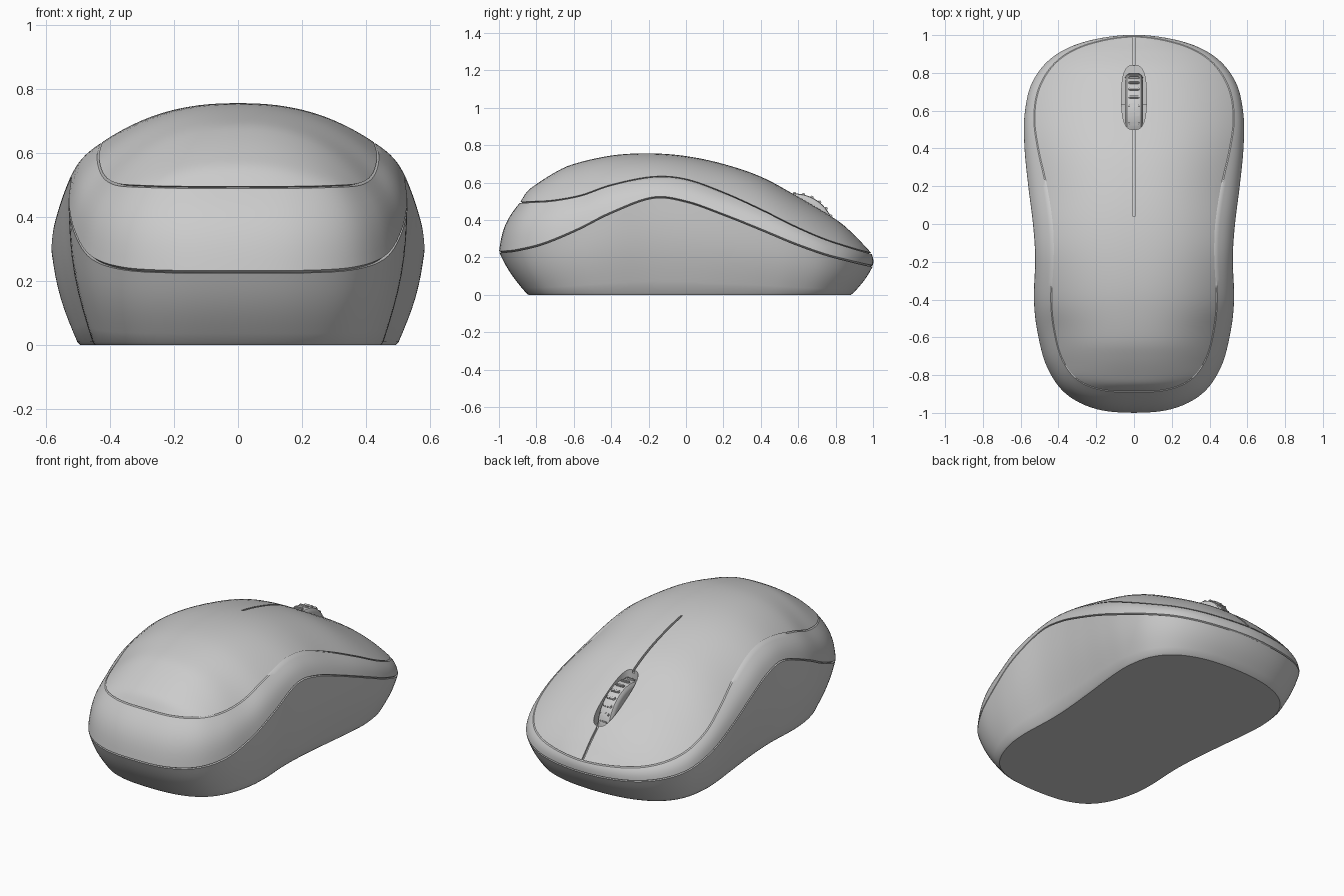
import bpy, bmesh
from math import sin, cos, pi, copysign
from mathutils import Vector, Matrix

if "Cube" in bpy.data.objects:
    bpy.data.objects.remove(bpy.data.objects["Cube"])

N = 6  # samples per control span


def spline(pts, n=N):
    """Catmull-Rom through pts; ends are mirrored across x = 0."""
    p = [Vector(q) for q in pts]
    flip = lambda v: Vector((-v.x, v.y, v.z))
    p = [flip(p[1])] + p + [flip(p[-2])]
    out = []
    for i in range(1, len(p) - 2):
        a, b, c, d = p[i - 1:i + 3]
        for k in range(n):
            t = k / n
            out.append(0.5 * (2 * b + (c - a) * t + (2 * a - 5 * b + 4 * c - d) * t * t
                              + (3 * b - a - 3 * c + d) * t ** 3))
    return out + [p[-2].copy()]


def full(half):
    """Close a half outline by mirroring it."""
    return half + [Vector((-v.x, v.y, v.z)) for v in half[-2:0:-1]]


def loft(name, loops, cap_start=False, cap_end=False):
    bm = bmesh.new()
    rows = [[bm.verts.new(v) for v in lp] for lp in loops]
    n = len(rows[0])
    for a, b in zip(rows, rows[1:]):
        for j in range(n):
            bm.faces.new((a[j], a[(j + 1) % n], b[(j + 1) % n], b[j]))
    if cap_start:
        bm.faces.new(rows[0])
    if cap_end:
        bm.faces.new(rows[-1])
    bmesh.ops.remove_doubles(bm, verts=bm.verts, dist=1e-5)
    bmesh.ops.recalc_face_normals(bm, faces=bm.faces)
    return to_object(name, bm)


def to_object(name, bm):
    me = bpy.data.meshes.new(name)
    bm.to_mesh(me)
    bm.free()
    ob = bpy.data.objects.new(name, me)
    bpy.context.collection.objects.link(ob)
    return ob


def activate(ob):
    bpy.ops.object.select_all(action='DESELECT')
    ob.select_set(True)
    bpy.context.view_layer.objects.active = ob


def smooth(ob):
    activate(ob)
    bpy.ops.object.shade_smooth_by_angle(angle=0.6)


def cut(ob, cutter):
    activate(ob)
    m = ob.modifiers.new("cut", 'BOOLEAN')
    m.operation, m.solver, m.object = 'DIFFERENCE', 'EXACT', cutter
    bpy.ops.object.modifier_apply(modifier=m.name)
    bpy.data.objects.remove(cutter)


def outward(v):
    return Vector((v.x, 0.5 * v.y, 0)).normalized()


def groove(ring):
    """Bottom of the seam groove, just inside a seam line."""
    return [v - outward(v) * 0.014 - Vector((0, 0, 0.003)) for v in ring]


# Seam lines and footprint, right half from back to front
upper = spline([(0, -.885, .497), (.17, -.875, .497), (.30, -.82, .50), (.38, -.71, .507),
                (.42, -.56, .535), (.435, -.4, .59), (.425, -.18, .633), (.43, 0, .62),
                (.46, .2, .55), (.505, .4, .46), (.525, .57, .375), (.495, .73, .305),
                (.40, .865, .26), (.24, .95, .235), (0, .99, .225)])
lower = spline([(0, -1, .23), (.2, -.98, .23), (.36, -.90, .24), (.46, -.76, .275),
                (.51, -.58, .35), (.53, -.4, .44), (.523, -.18, .52), (.535, 0, .50),
                (.56, .2, .43), (.58, .4, .35), (.58, .58, .275), (.54, .75, .215),
                (.43, .885, .18), (.25, .968, .16), (0, 1, .155)])
base = spline([(0, -.855, .01), (.18, -.84, .01), (.31, -.785, .01), (.39, -.69, .01),
               (.44, -.55, .01), (.455, -.4, .01), (.447, -.18, .01), (.455, 0, .01),
               (.475, .2, .01), (.497, .4, .01), (.50, .55, .01), (.465, .7, .01),
               (.37, .81, .01), (.21, .875, .01), (0, .895, .01)])
ridge = spline([(0, -.885, .497), (0, -.85, .552), (0, -.8, .592), (0, -.7, .655), (0, -.6, .70),
                (0, -.4, .745), (0, -.2, .757), (0, 0, .742), (0, .2, .70), (0, .4, .632),
                (0, .6, .525), (0, .8, .405), (0, .9, .32), (0, .96, .257), (0, .99, .225)])


def height(y):
    """Centre-line height of the top shell."""
    for a, b in zip(ridge, ridge[1:]):
        if y <= b.y:
            t = max(0, (y - a.y) / max(b.y - a.y, 1e-6))
            return a.z + (b.z - a.z) * t
    return ridge[-1].z


def between(ra, rb, gap_a, gap_b, bulge, lift, steps):
    """Bulged rings between two outlines, leaving a small gap at each end."""
    rings = []
    for k in range(steps + 1):
        ring = []
        for a, b in zip(ra, rb):
            L = (b - a).length
            t = gap_a / L + (1 - (gap_a + gap_b) / L) * k / steps
            push = (outward(b) + Vector((0, 0, lift))) * (bulge * L * sin(pi * t))
            ring.append(a.lerp(b, t) + push)
        rings.append(full(ring))
    return rings


# Base with tapered sides and flat underside
sole = [Vector((v.x * .98, v.y * .985, 0)) for v in base]
smooth(loft("base", [full(groove(lower))] + between(lower, base, .005, 0, .05, 0, 8)
            + [full(sole)], cap_end=True))

# Curved band between the two seams
smooth(loft("side_band", [full(groove(upper))] + between(upper, lower, .008, .004, .08, .5, 8)
            + [full(groove(lower))]))

# Domed top shell
rows, M = [], 32
for v, g in zip(upper, groove(upper)):
    rise = max(0, height(v.y) - v.z)
    row = [Vector((-g.x, g.y, g.z))]
    for j in range(M + 1):
        u = sin(pi / 2 * (2 * j / M - 1))
        row.append(Vector((v.x * u, v.y, v.z + rise * (1 - abs(u) ** 2.4))))
    rows.append(row + [g])
top = loft("top_shell", rows)

# Button split line and wheel slot cut into the shell
split = []
for k in range(41):
    y = .04 + .97 * k / 40
    z = height(y)
    split.append([Vector((x, y, z + dz)) for x, dz in
                  ((-.006, -.018), (.006, -.018), (.006, .05), (-.006, .05))])
cut(top, loft("split_cutter", split, True, True))
power = lambda c, e: copysign(abs(c) ** e, c)
slot = [[Vector((.066 * power(cos(a), .65), .67 + .17 * power(sin(a), .8), z))
         for a in [2 * pi * k / 48 for k in range(48)]] for z in (.34, .8)]
cut(top, loft("slot_cutter", slot, True, True))
smooth(top)

# Scroll wheel with raised ribs
R, HUB = .215, Vector((0, .58, .327))
profile = [(-.048, R - .03), (-.046, R - .015), (-.036, R - .003), (-.025, R),
           (.025, R), (.036, R - .003), (.046, R - .015), (.048, R - .03)]
wheel = loft("scroll_wheel", [[HUB + Vector((x, r * cos(a), r * sin(a)))
                               for a in [2 * pi * k / 64 for k in range(64)]]
                              for x, r in profile], True, True)
smooth(wheel)
bm = bmesh.new()
for k in range(28):
    m = (Matrix.Translation(HUB) @ Matrix.Rotation(2 * pi * k / 28, 4, 'X')
         @ Matrix.Translation((0, 0, R)) @ Matrix.Diagonal((.056, .018, .018, 1)))
    bmesh.ops.create_cube(bm, size=1, matrix=m)
bmesh.ops.bevel(bm, geom=bm.edges[:], offset=.004, segments=2, affect='EDGES')
smooth(to_object("wheel_ribs", bm))
